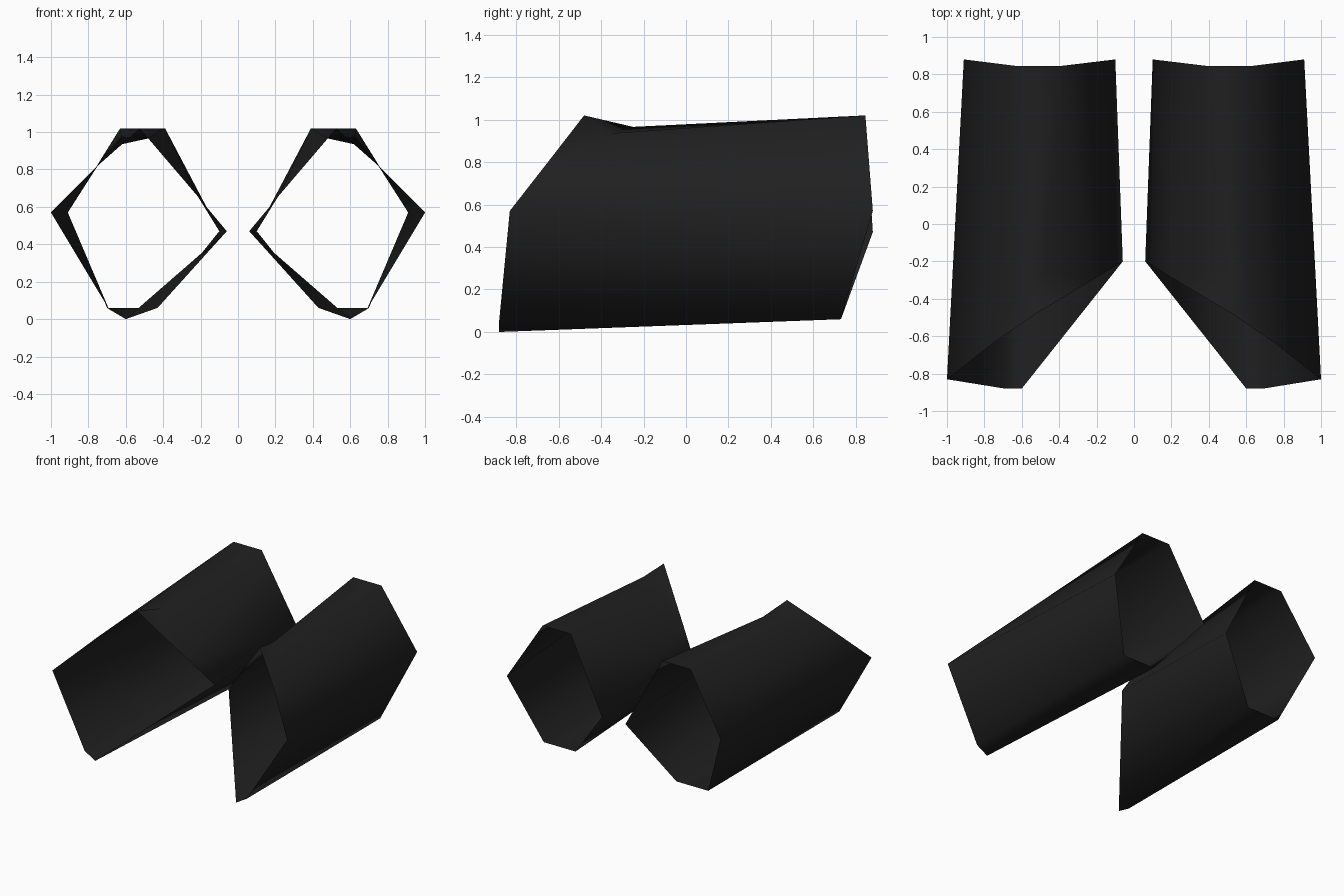
import bpy, bmesh

if "Cube" in bpy.data.objects:
    bpy.data.objects.remove(bpy.data.objects["Cube"])

# One dark colour for both sleeves
dark = bpy.data.materials.new("charcoal_black")
dark.diffuse_color = (0.0145, 0.0145, 0.0145, 1)
dark.use_nodes = True
dark.node_tree.nodes["Principled BSDF"].inputs["Base Color"].default_value = dark.diffuse_color

# Slanted front mouth
FRONT = {"outer": (1.0, -0.83, 0.57), "outer_mid": (0.75, -0.635, 0.82),
         "top_outer": (0.62, -0.36, 0.935), "top_inner": (0.48, -0.25, 0.966),
         "inner_mid": (0.215, -0.295, 0.656), "inner": (0.06, -0.20, 0.47),
         "low_inner": (0.60, -0.88, 0.0), "low_outer": (0.69, -0.88, 0.053),
         "peak": (0.525, -0.48, 1.02)}
# Back opening
BACK = {"b_outer": (0.91, 0.88, 0.57), "b_top_outer": (0.63, 0.845, 1.02),
        "b_top_inner": (0.39, 0.845, 1.02), "b_inner": (0.10, 0.88, 0.47),
        "b_low_inner": (0.43, 0.73, 0.06), "b_low_outer": (0.70, 0.73, 0.06)}

FACES = [
    # Upper outer wall
    "outer outer_mid b_outer", "outer_mid b_top_outer b_outer",
    "outer_mid top_outer b_top_outer",
    # Top strip
    "top_outer top_inner b_top_inner b_top_outer",
    # Upper inner wall
    "top_inner inner_mid b_top_inner", "inner_mid b_inner b_top_inner",
    "inner_mid inner b_inner",
    # Lower inner wall
    "inner low_inner b_low_inner", "inner b_low_inner b_inner",
    # Bottom strip and lower outer wall
    "low_inner low_outer b_low_outer b_low_inner",
    "low_outer outer b_outer b_low_outer",
    # Raised lip at the mouth
    "peak top_outer outer_mid", "peak top_inner top_outer",
    "peak inner_mid top_inner",
]


def sleeve(name, side):
    """Open six-sided tube with a slanted mouth and a raised peak at its top."""
    bm = bmesh.new()
    verts = {key: bm.verts.new((side * x, y, z))
             for key, (x, y, z) in {**FRONT, **BACK}.items()}
    for corners in FACES:
        face = bm.faces.new([verts[c] for c in corners.split()])
        face.smooth = True
    # Face windings point outward on both sides
    bm.normal_update()
    bm.faces.ensure_lookup_table()
    if bm.faces[0].normal.x * side < 0:
        bmesh.ops.reverse_faces(bm, faces=bm.faces[:])
    mesh = bpy.data.meshes.new(name)
    bm.to_mesh(mesh)
    bm.free()
    mesh.materials.append(dark)
    obj = bpy.data.objects.new(name, mesh)
    bpy.context.collection.objects.link(obj)


sleeve("right_sleeve", 1)
sleeve("left_sleeve", -1)
